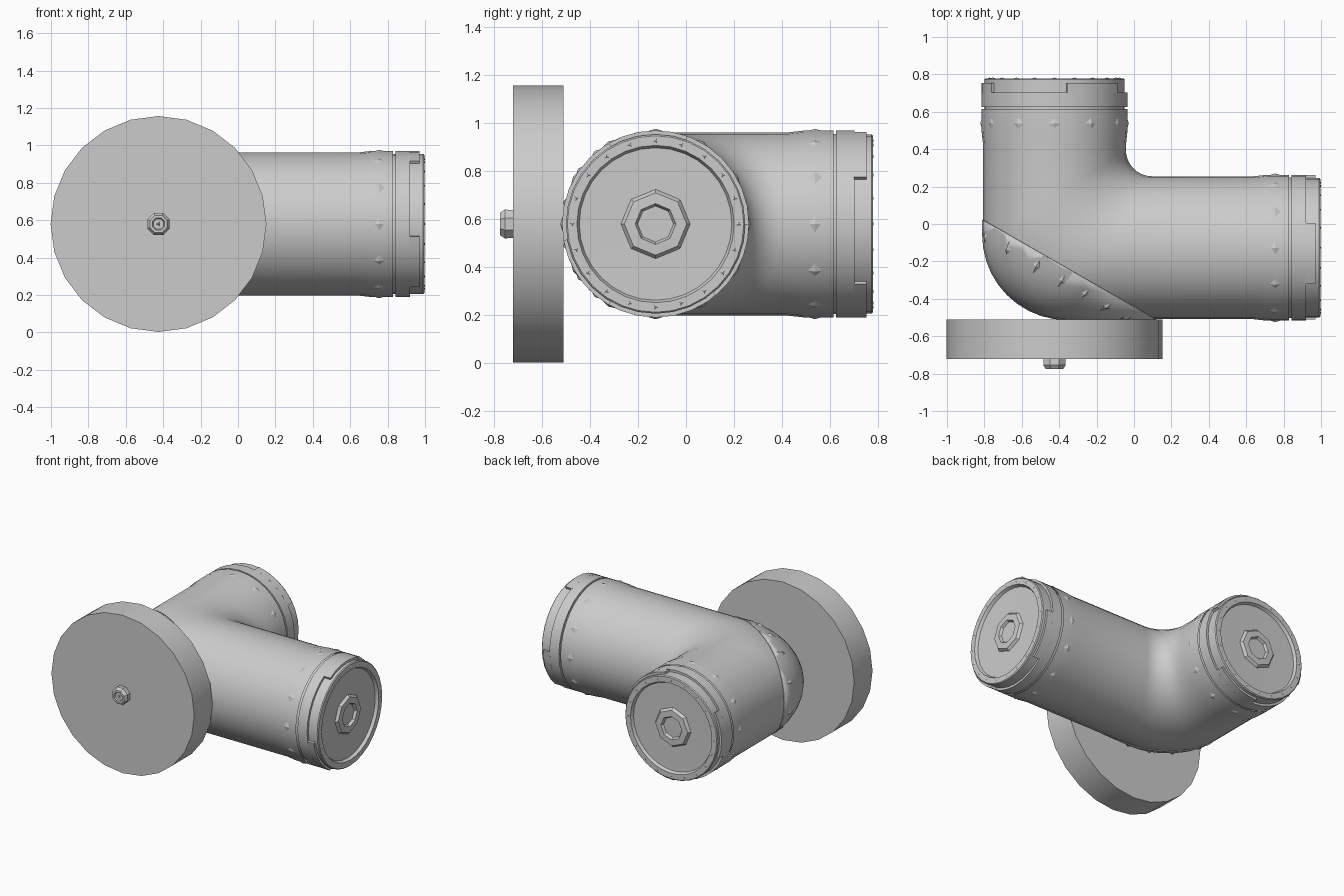
import bpy, bmesh, math
from mathutils import Matrix, Vector
from mathutils.bvhtree import BVHTree

if "Cube" in bpy.data.objects:
    bpy.data.objects.remove(bpy.data.objects["Cube"])

CX, CY, CZ = -0.425, -0.127, 0.58      # where the two pipe axes meet
R, FLARE = 0.382, 0.39
END_X, END_Y = 0.83, 0.615
TAU = math.tau

grey = bpy.data.materials.new("plain_grey")
grey.use_nodes = True
grey.diffuse_color = (0.6, 0.6, 0.6, 1)
grey.node_tree.nodes["Principled BSDF"].inputs["Base Color"].default_value = (0.6, 0.6, 0.6, 1)


def finish(bm, name, angle=35, fix_normals=True):
    if fix_normals:
        bmesh.ops.recalc_face_normals(bm, faces=bm.faces)
    mesh = bpy.data.meshes.new(name)
    bm.to_mesh(mesh)
    bm.free()
    mesh.materials.append(grey)
    ob = bpy.data.objects.new(name, mesh)
    bpy.context.collection.objects.link(ob)
    bpy.ops.object.select_all(action='DESELECT')
    ob.select_set(True)
    bpy.context.view_layer.objects.active = ob
    bpy.ops.object.shade_smooth_by_angle(angle=math.radians(angle))
    return ob


def lathe(name, profile, sides, frame, start=0.0, sweep=TAU):
    """Turn a (radius, height) profile about the local z axis."""
    bm = bmesh.new()
    full = sweep >= TAU
    rings = [[bm.verts.new(frame @ Vector((r * math.cos(a), r * math.sin(a), s))) for r, s in profile]
             for a in (start + sweep * i / sides for i in range(sides if full else sides + 1))]
    for i in range(sides):
        p, q = rings[i], rings[(i + 1) % len(rings)]
        for j in range(len(profile) - 1):
            bm.faces.new((p[j], q[j], q[j + 1], p[j + 1]))
    if not full:
        bm.faces.new(rings[0])
        bm.faces.new(rings[-1])
    bmesh.ops.remove_doubles(bm, verts=bm.verts, dist=1e-5)
    return finish(bm, name)


def stud(bm, pos, normal, along, size, stretch=1.0, sides=4, height=0.012):
    """Small faceted pyramid standing on a surface."""
    z = normal.normalized()
    x = (along - z * along.dot(z)).normalized()
    y = z.cross(x)
    m = Matrix.Translation(pos) @ Matrix((x * stretch, y, z)).transposed().to_4x4()
    bmesh.ops.create_cone(bm, cap_ends=True, segments=sides, radius1=size, radius2=0,
                          depth=height, matrix=m @ Matrix.Translation((0, 0, height / 2)))


# Elbow: lines along the pipe, each with its own rounding at the corner
def elbow_line(a):
    u, h = math.cos(a), math.sin(a)
    fillet = 0.28 - 0.14 * u if u > 0 else 0.28 - 0.17 * u
    f, o = fillet, R * u
    pts = [(CX + FLARE * u, END_Y, FLARE * h), (CX + FLARE * u, END_Y - 0.12, FLARE * h),
           (CX + o, END_Y - 0.19, R * h)]
    for k in range(11):
        t = math.pi * (1 + 0.05 * k)
        pts.append((CX + o + f + f * math.cos(t), CY + o + f + f * math.sin(t), R * h))
    pts += [(END_X - 0.19, CY + o, R * h), (END_X - 0.12, CY + FLARE * u, FLARE * h),
            (END_X, CY + FLARE * u, FLARE * h)]
    return [Vector((x, y, CZ + z)) for x, y, z in pts]


def elbow_mesh():
    bm = bmesh.new()
    n = 32
    lines = [[bm.verts.new(p) for p in elbow_line(TAU * i / n)] for i in range(n)]
    for i in range(n):
        p, q = lines[i], lines[(i + 1) % n]
        for j in range(len(p) - 1):
            bm.faces.new((p[j], p[j + 1], q[j + 1], q[j]))
    bmesh.ops.recalc_face_normals(bm, faces=bm.faces)
    centre = Vector((CX, CY, CZ))
    if sum((f.calc_center_median() - centre).dot(f.normal) for f in bm.faces) < 0:
        bmesh.ops.reverse_faces(bm, faces=bm.faces)
    return bm


body = elbow_mesh()
tree = BVHTree.FromBMesh(body)
finish(body, "elbow_pipe", fix_normals=False)

# Thin cover over the outer corner, cut along a slanting seam
seam_point = Vector((-0.35, -0.24, CZ))
seam_dir = Vector((0.867, -0.498, 0))
seam_out = Vector((-0.498, -0.867, 0))
cover = elbow_mesh()
bmesh.ops.bisect_plane(cover, geom=cover.verts[:] + cover.edges[:] + cover.faces[:],
                       plane_co=seam_point, plane_no=seam_out, clear_inner=True)
cover_ob = finish(cover, "corner_cover", fix_normals=False)
mod = cover_ob.modifiers.new("thickness", 'SOLIDIFY')
mod.thickness, mod.offset = 0.005, 1

studs = bmesh.new()
origin = seam_point + seam_out * 0.07
for i in range(14):
    t = TAU * (i + 0.5) / 14
    ray = seam_dir * math.cos(t) + Vector((0, 0, math.sin(t)))
    pos, normal, _, _ = tree.ray_cast(origin, ray.normalized())
    if pos and pos.y > -0.5:
        stud(studs, pos, normal, seam_out, 0.028, 1.8, height=0.016)
finish(studs, "cover_studs", 10)

# Both pipe ends share the same fittings
frames = {
    "left": Matrix.Translation((END_X + 0.005, CY, CZ)) @ Matrix.Rotation(math.pi / 2, 4, 'Y'),
    "back": Matrix.Translation((CX, END_Y + 0.003, CZ)) @ Matrix.Rotation(-math.pi / 2, 4, 'X'),
}
COLLAR = [(0, -0.03), (0.375, -0.03), (0.375, 0.008), (FLARE, 0.008), (FLARE, 0.085), (0.374, 0.085),
          (0.374, 0.155), (0.368, 0.161), (0.328, 0.161), (0.318, 0.14), (0, 0.135)]
TOOTH = [(0.365, 0.08), (FLARE, 0.08), (FLARE, 0.135), (0.365, 0.135), (0.365, 0.08)]
HUB = [(0.15, 0.13), (0.13, 0.156), (0.085, 0.158), (0.075, 0.14), (0, 0.14)]

for side, frame in frames.items():
    lathe(side + "_collar", COLLAR, 32, frame)
    lathe(side + "_hub", HUB, 8, frame)
    for k in range(3):
        lathe(f"{side}_collar_tooth_{k + 1}", TOOTH, 5, frame,
              math.radians(40 + 120 * k), math.radians(50))
    turn = frame.to_3x3()
    axis = turn @ Vector((0, 0, 1))
    bm = bmesh.new()
    for k in range(12):
        a = TAU * k / 12
        out = turn @ Vector((math.cos(a), math.sin(a), 0))
        stud(bm, frame @ Vector((0, 0, -0.08)) + out * (FLARE - 0.003), out, axis, 0.034, height=0.01)
    finish(bm, side + "_pipe_studs", 10)
    bm = bmesh.new()
    for k in range(20):
        a = TAU * k / 20
        out = turn @ Vector((math.cos(a), math.sin(a), 0))
        stud(bm, frame @ Vector((0, 0, 0.16)) + out * 0.347, axis, out, 0.015, sides=3, height=0.005)
    finish(bm, side + "_rim_studs", 10)

# Big wheel on the front with its small centre nut
front = Matrix.Translation((CX, -0.51, CZ)) @ Matrix.Rotation(math.pi / 2, 4, 'X')
lathe("front_wheel", [(0, 0), (0.577, 0), (0.577, 0.212), (0, 0.212)], 24, front)
lathe("wheel_nut", [(0, 0.2), (0.062, 0.2), (0.065, 0.245), (0.05, 0.266), (0.035, 0.266), (0.03, 0.255),
                    (0, 0.255)], 8, front, TAU / 16)
nut_tip = bmesh.new()
stud(nut_tip, front @ Vector((0, 0, 0.25)), Vector((0, -1, 0)), Vector((0, 0, 1)), 0.022, sides=3)
finish(nut_tip, "nut_tip", 10)
